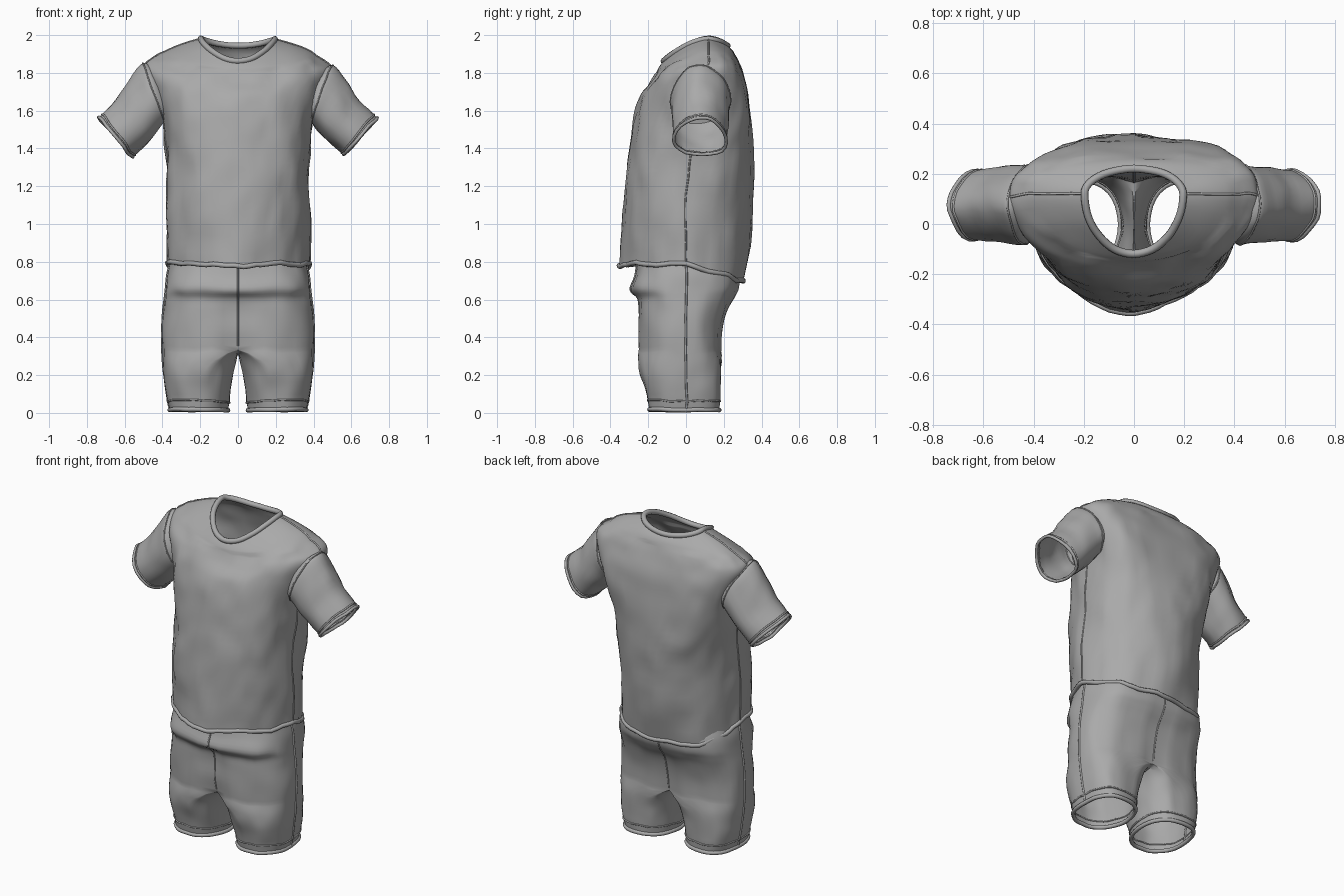
import bpy, bmesh
from math import sin, cos, pi, exp
from mathutils import Vector, noise

if "Cube" in bpy.data.objects:
    bpy.data.objects.remove(bpy.data.objects["Cube"])

cloth = bpy.data.materials.new("grey_cloth")
cloth.use_nodes = True
GREY = (0.4, 0.4, 0.4, 1)
cloth.diffuse_color = GREY
cloth.node_tree.nodes["Principled BSDF"].inputs["Base Color"].default_value = GREY


def spow(v, e):
    return abs(v) ** e * (1 if v >= 0 else -1)


def spline(keys, steps):
    """Smoothly blend a list of ring parameters."""
    out = []
    for i in range(len(keys) - 1):
        a, b = keys[max(i - 1, 0)], keys[i]
        c, d = keys[i + 1], keys[min(i + 2, len(keys) - 1)]
        for s in range(steps):
            t = s / steps
            out.append([q + 0.5 * t * (r - p + t * (2*p - 5*q + 4*r - w + t * (3*(q - r) + w - p)))
                        for p, q, r, w in zip(a, b, c, d)])
    return out + [list(keys[-1])]


def crumple(p, amount):
    """Push a point about to suggest folds in the cloth."""
    q = Vector((p.x * 6, p.y * 6, p.z * 3))
    return p + amount * noise.noise_vector(q) + amount * 0.6 * noise.noise_vector(q * 2.3)


def finish(ob):
    ob.data.materials.append(cloth)
    bpy.ops.object.select_all(action='DESELECT')
    ob.select_set(True)
    bpy.context.view_layer.objects.active = ob
    bpy.ops.object.shade_smooth_by_angle(angle=0.7)


def shell(name, rings, closed=None, hole=None):
    """Skin a stack of rings; 'closed' counts the gaps that go all the way round,
    'hole' tells which faces to leave out."""
    bm = bmesh.new()
    rows = [[bm.verts.new(p) for p in r] for r in rings]
    for k in range(len(rows) - 1):
        a, b = rows[k], rows[k + 1]
        n = min(len(a), len(b))
        wrap = closed is None or k < closed
        for i in range(n if wrap else n - 1):
            j = (i + 1) % n
            bm.faces.new((a[i], a[j], b[j], b[i]))
    bmesh.ops.recalc_face_normals(bm, faces=bm.faces)
    if hole:
        inside = [f for f in bm.faces if all(hole(v.co) for v in f.verts)]
        bmesh.ops.delete(bm, geom=inside, context='FACES')
    me = bpy.data.meshes.new(name)
    bm.to_mesh(me)
    bm.free()
    ob = bpy.data.objects.new(name, me)
    bpy.context.collection.objects.link(ob)
    finish(ob)
    return ob


def piping(name, points, radius, cyclic=True):
    """Round trim sewn along a line of points."""
    cu = bpy.data.curves.new(name, 'CURVE')
    cu.dimensions = '3D'
    cu.bevel_depth = radius
    cu.bevel_resolution = 2
    sp = cu.splines.new('POLY')
    sp.points.add(len(points) - 1)
    for dst, p in zip(sp.points, points):
        dst.co = (*p, 1)
    sp.use_cyclic_u = cyclic
    sp.use_smooth = True
    ob = bpy.data.objects.new(name, cu)
    bpy.context.collection.objects.link(ob)
    cu.materials.append(cloth)


# Shirt body: half width, side y z, front y z, back y z,
# front and back roundness, roundness of the height change
N = 64
body_keys = [
    (.38, .0, .80, -.35, .785, .30, .69, 1.1, .95, 1),
    (.38, .0, 1.0, -.337, .98, .345, .94, 1, 1.05, 1),
    (.378, .01, 1.2, -.322, 1.2, .355, 1.2, .95, .95, 1),
    (.38, .03, 1.4, -.305, 1.4, .355, 1.4, .9, .75, 1),
    (.40, .06, 1.56, -.275, 1.56, .345, 1.56, .88, .6, 1),
    (.45, .09, 1.71, -.235, 1.68, .325, 1.70, .88, .6, 1),
    (.49, .11, 1.82, -.185, 1.76, .295, 1.80, .88, .65, 1),
    (.455, .12, 1.872, -.16, 1.80, .275, 1.86, .9, .7, 1.1),
    (.34, .12, 1.935, -.14, 1.835, .25, 1.915, .95, .85, 1.4),
    (.195, .12, 1.98, -.118, 1.862, .22, 1.945, 1, 1, 1.7),
]


def body_ring(k):
    hw, ys, zs, yf, zf, yb, zb, ef, eb, ez = k
    pts = []
    for i in range(N):
        t = 2 * pi * i / N
        c, e = cos(t), (ef if cos(t) > 0 else eb)
        ye, ze = (yf, zf) if c > 0 else (yb, zb)
        w = abs(c) ** e
        p = Vector((hw * spow(sin(t), e), ys + w * (ye - ys), zs + w ** ez * (ze - zs)))
        pts.append(crumple(p, .016 if zs < 1.9 else .003))
    return pts


def in_armhole(p):
    return abs(p.x) > .36 and ((p.y - .08) / .14) ** 2 + ((p.z - 1.69) / .13) ** 2 < 1


body = [body_ring(k) for k in spline(body_keys, 5)]
shell("shirt_body", body, hole=in_armhole)
piping("shirt_hem", body[0], .013)
piping("neckband", body[-1], .016)
for side, col in (("left", N // 4), ("right", 3 * N // 4)):
    seam = [r[col] for r in body]
    piping(side + "_side_seam", [p for p in seam if p.z < 1.55], .005, False)
    piping(side + "_shoulder_seam", [p for p in seam if p.z > 1.84], .005, False)

# Sleeves: top x z, bottom x z, middle y, half depth
sleeve_keys = [
    (.45, 1.82, .35, 1.56, .08, .135),
    (.50, 1.845, .385, 1.54, .075, .155),
    (.57, 1.765, .435, 1.475, .075, .152),
    (.645, 1.66, .495, 1.415, .075, .142),
    (.74, 1.565, .56, 1.365, .075, .13),
]


def sleeve_ring(k, sx):
    xt, zt, xb, zb, yc, hy = k
    pts = []
    for i in range(24):
        t = 2 * pi * i / 24
        u = (1 + cos(t)) / 2
        y = yc + hy * sin(t) * (1 - .22 * cos(t))
        p = Vector((sx * (xb + u * (xt - xb)), y, zb + u * (zt - zb)))
        pts.append(crumple(p, .014))
    return pts


for sx, side in ((1, "left"), (-1, "right")):
    rings = [sleeve_ring(k, sx) for k in spline(sleeve_keys, 4)]
    shell(side + "_sleeve", rings)
    piping(side + "_armhole_seam", rings[4], .004)
    piping(side + "_cuff_edge", rings[-1], .009)
    piping(side + "_cuff_stitch", rings[-2], .005)

# Shorts, one half: middle x, outer and inner reach, front y, back y, height, crease
M = 24
leg_keys = [
    (.21, .15, .155, -.195, .175, .017, 0),
    (.205, .178, .16, -.22, .185, .12, 0),
    (.19, .20, .16, -.24, .19, .20, 0),
    (.125, .27, .112, -.25, .195, .27, .1),
    (0, .398, 0, -.255, .20, .33, .2),
]
hip_keys = [
    leg_keys[-1],
    (0, .40, 0, -.26, .205, .44, .12),
    (0, .395, 0, -.262, .235, .55, .12),
    (0, .39, 0, -.268, .26, .61, .08),
    (0, .385, 0, -.302, .28, .66, .04),
    (0, .378, 0, -.275, .275, .73, .02),
    (0, .362, 0, -.26, .255, .79, 0),
    (0, .35, 0, -.25, .24, .86, 0),
]


def shorts_ring(k, count):
    cx, out, inn, yf, yb, z, crease = k
    pts = []
    for i in range(count):
        t = pi * i / M
        s, c = sin(t), cos(t)
        e = .78 if s >= 0 else .9
        x = cx + (out if s >= 0 else inn) * spow(s, e)
        y = (yf if c > 0 else yb) * abs(c) ** e
        y *= 1 - crease * exp(-(x / .07) ** 2)
        # the crotch hangs low between the legs
        zz = z - .03 * (1 - c * c) if s < 0 and cx < .01 else z
        p = crumple(Vector((x, y, zz)), .012 if z > .05 else .005)
        if cx < .01 and (s < 0 or i in (0, M)):
            p.x = 0
        pts.append(Vector((max(p.x, 0), p.y, p.z)))
    return pts


legs = [shorts_ring(k, 2 * M) for k in spline(leg_keys, 4)]
hips = [shorts_ring(k, M + 1) for k in spline(hip_keys, 4)[1:]]
shorts = shell("shorts", legs + hips, closed=len(legs) - 1)
mirror = shorts.modifiers.new("mirror", 'MIRROR')
mirror.use_clip = True
mirror.merge_threshold = .002

for sx, side in ((1, "left"), (-1, "right")):
    def flip(points):
        return [Vector((p.x * sx, p.y, p.z)) for p in points]
    piping(side + "_leg_hem", flip(legs[0]), .012)
    piping(side + "_leg_stitch", flip(legs[2]), .005)
    piping(side + "_shorts_seam", flip([r[M // 2] for r in legs + hips]), .006, False)
piping("front_shorts_seam", [r[0] for r in hips], .005, False)
piping("back_shorts_seam", [r[M] for r in hips], .005, False)
